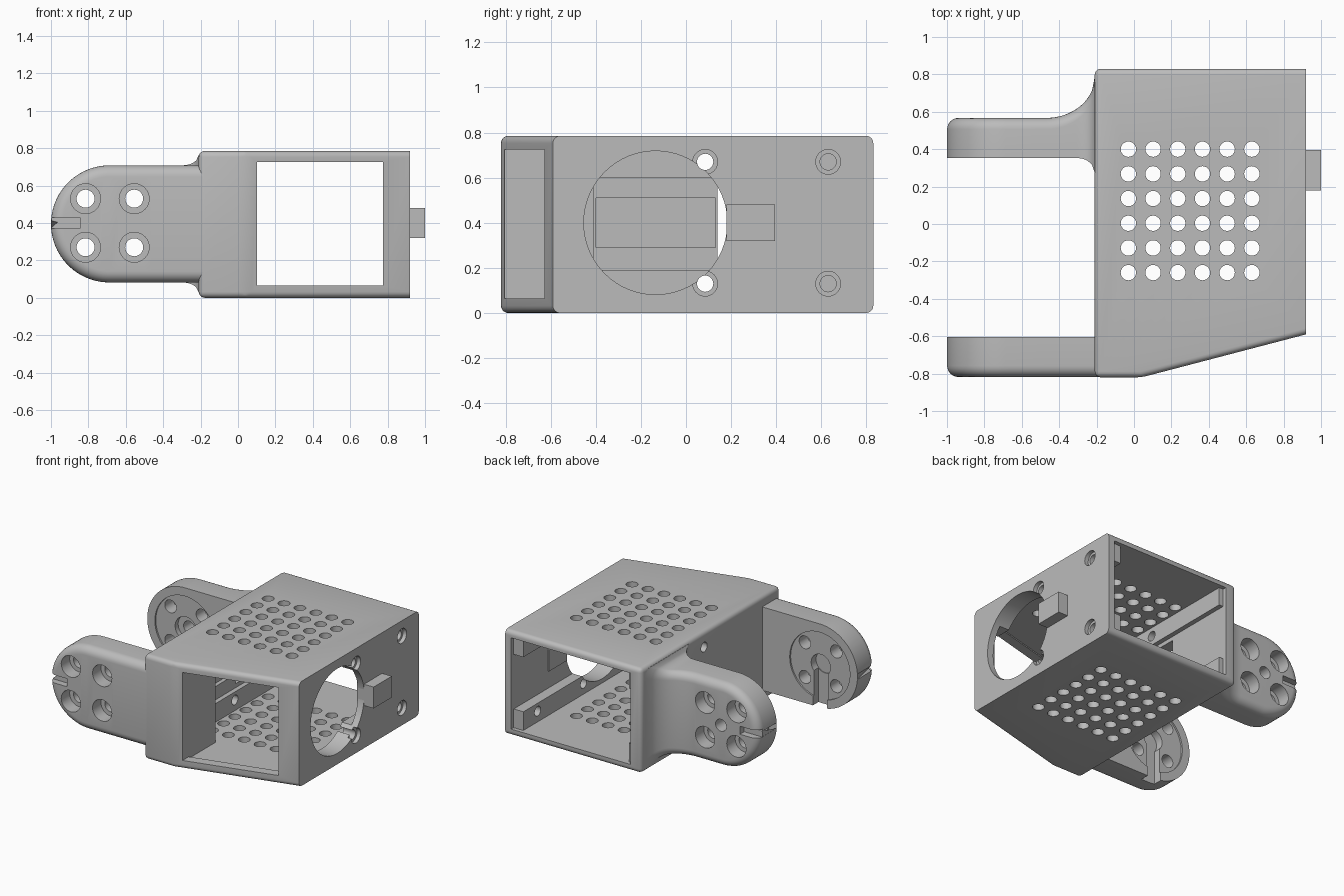
import bpy, bmesh, math
from mathutils import Matrix, Vector

cube = bpy.data.objects.get("Cube")
if cube:
    bpy.data.objects.remove(cube)

grey = bpy.data.materials.new("plain grey")
grey.use_nodes = True
COLOUR = (0.5, 0.5, 0.5, 1)
grey.diffuse_color = COLOUR
grey.node_tree.nodes["Principled BSDF"].inputs["Base Color"].default_value = COLOUR

AXIS = {"x": Matrix.Rotation(math.pi / 2, 4, "Y"),
        "y": Matrix.Rotation(math.pi / 2, 4, "X"),
        "z": Matrix.Identity(4)}
MID = 0.395  # height of the centre line


def finish(bm, name):
    bmesh.ops.recalc_face_normals(bm, faces=bm.faces[:])
    mesh = bpy.data.meshes.new(name)
    bm.to_mesh(mesh)
    bm.free()
    obj = bpy.data.objects.new(name, mesh)
    mesh.materials.append(grey)
    bpy.context.collection.objects.link(obj)
    return obj


def prism(name, points, lo, hi, bevel=0, keep=None):
    bm = bmesh.new()
    face = bm.faces.new([bm.verts.new((x, y, lo)) for x, y in points])
    out = bmesh.ops.extrude_face_region(bm, geom=[face])
    for v in out["geom"]:
        if isinstance(v, bmesh.types.BMVert):
            v.co.z = hi
    if bevel:
        edges = [e for e in bm.edges if keep(e)]
        bmesh.ops.bevel(bm, geom=edges, offset=bevel, segments=5,
                        profile=0.5, affect="EDGES")
    return finish(bm, name)


def box(name, x, y, z):
    return prism(name, [(x[0], y[0]), (x[1], y[0]), (x[1], y[1]), (x[0], y[1])], *z)


def cylinders(name, axis, centres, radius, length, sides=32):
    bm = bmesh.new()
    for c in centres:
        bmesh.ops.create_cone(bm, cap_ends=True, segments=sides, radius1=radius,
                              radius2=radius, depth=length,
                              matrix=Matrix.Translation(Vector(c)) @ AXIS[axis])
    return finish(bm, name)


def combine(target, tool, operation="DIFFERENCE"):
    tool.hide_render = True
    mod = target.modifiers.new("cut", "BOOLEAN")
    mod.operation = operation
    mod.solver = "EXACT"
    mod.object = tool
    bpy.context.view_layer.objects.active = target
    bpy.ops.object.modifier_apply(modifier=mod.name)
    bpy.data.objects.remove(tool)


def smooth(obj):
    bpy.ops.object.select_all(action="DESELECT")
    obj.select_set(True)
    bpy.context.view_layer.objects.active = obj
    bpy.ops.object.shade_smooth_by_angle(angle=math.radians(30))


# Housing shell with a slanted front corner
shell = prism("housing", [(-0.21, -0.82), (0.04, -0.82), (0.92, -0.59),
                          (0.92, 0.83), (-0.21, 0.83)], 0, 0.785, 0.032,
              lambda e: not all(v.co.x > 0.9 for v in e.verts))
combine(shell, prism("cavity", [(-0.12, 0.95), (-0.12, -0.41), (0.1, -0.41),
                                (0.1, -0.73), (0.87, -0.53), (0.87, 0.95)], 0.05, 0.735))
combine(shell, box("front_window", (0.102, 0.775), (-1, -0.45), (0.065, 0.725)))

# Inner rails along both side walls
for z in ((0.04, 0.19), (0.6, 0.745)):
    combine(shell, box("fan_rail", (0.79, 0.89), (-0.5, 0.8), z), "UNION")
    combine(shell, box("wall_rail", (-0.14, -0.085), (-0.43, 0.8), z), "UNION")

# Fan opening, screw holes, side port and cable groove
combine(shell, cylinders("fan_hole", "x", [(0.88, -0.135, 0.4)], 0.318, 0.4, 64))
SCREWS = [(y, z) for y in (0.085, 0.63) for z in (0.13, 0.67)]
combine(shell, cylinders("screw_holes", "x", [(0.9, y, z) for y, z in SCREWS], 0.036, 0.4))
combine(shell, cylinders("screw_heads", "x", [(0.93, y, z) for y, z in SCREWS], 0.055, 0.08))
combine(shell, cylinders("wall_holes", "x", [(-0.15, y, z) for y, z in SCREWS[:2]], 0.036, 0.3))
combine(shell, box("side_port", (-0.3, 0), (0.14, 0.265), (0.22, 0.57)))
combine(shell, box("wall_groove", (-0.15, 0), (-0.4, 0.13), (0.29, 0.51)))

# Vent grid through roof and floor
combine(shell, cylinders("vents", "z",
                         [(-0.03 + 0.132 * i, -0.26 + 0.132 * j, MID)
                          for i in range(6) for j in range(6)], 0.041, 1.2, 24))
smooth(shell)

# Plug on the fan side
smooth(box("plug_tab", (0.86, 1.0), (0.18, 0.395), (0.32, 0.48)))


def flare(x, start, run, size):
    t = min(max((x - start) / run, 0), 1)
    return size * (1 - math.sqrt(1 - t * t))


def arm(name, inner, outer, flared):
    """Round-ended arm lofted along x, with a rounded outer rim."""
    side = 1 if outer > inner else -1
    rim, radius, hub = 0.06, 0.313, -0.687
    stations = []
    for k in range(1, 25):
        a = math.pi / 2 * k / 24
        stations.append((hub - radius * math.cos(a), radius * math.sin(a),
                         -math.cos(a), math.sin(a)))
    for k in range(21):
        x = -0.48 + 0.27 * k / 20
        stations.append((x, radius + flared * flare(x, -0.3, 0.09, 0.055), 0, 1))
    stations.append((-0.15,) + stations[-1][1:])

    bm = bmesh.new()
    rings = []
    for x, h, nx, nz in stations:
        y_in = inner - flared * flare(x, -0.3, 0.09, 0.08)
        y_out = outer + flared * flare(x, -0.47, 0.26, 0.22)
        half = [(x, y_in, h)]
        for k in range(7):
            t = math.pi / 2 * k / 6
            inset = rim * (1 - math.cos(t))
            half.append((x - nx * inset, y_out - side * rim * (1 - math.sin(t)),
                         h - nz * inset))
        loop = half + [(p, q, -r) for p, q, r in reversed(half)]
        rings.append([bm.verts.new((p, q, MID + r)) for p, q, r in loop])
    for a, b in zip(rings, rings[1:]):
        for i in range(len(a)):
            j = (i + 1) % len(a)
            bm.faces.new((a[i], a[j], b[j], b[i]))
    bm.faces.new(rings[0])
    bm.faces.new(rings[-1])
    obj = finish(bm, name)

    # Bolt holes, counterbores and the rim notch
    bolts = [(x, z) for x in (-0.815, -0.555) for z in (0.27, 0.53)]
    y_mid = (inner + outer) / 2
    combine(obj, cylinders("bolt_holes", "y", [(x, y_mid, z) for x, z in bolts], 0.048, 0.6))
    combine(obj, cylinders("counterbores", "y", [(x, outer, z) for x, z in bolts], 0.08, 0.2))
    combine(obj, box("notch", (-1.1, -0.845),
                     sorted((outer - side * 0.05, outer + side * 0.1)), (0.37, 0.43)))
    # Shallow round seat on the inner face
    combine(obj, cylinders("seat", "y", [(hub, inner, MID)], 0.25, 0.024, 64))
    return obj


front_arm = arm("front_arm", -0.605, -0.818, 0)
back_arm = arm("back_arm", 0.352, 0.567, 1)

# Keyhole slot inside the front arm, pivot hole in the back arm
combine(front_arm, box("key_slot", (-0.745, -0.63), (-0.67, -0.5), (0, MID)))
combine(front_arm, cylinders("key_round", "y", [(-0.687, -0.58, MID)], 0.08, 0.19))
combine(back_arm, cylinders("pivot", "y", [(-0.687, 0.46, MID)], 0.045, 0.6))
combine(back_arm, cylinders("pivot_seat", "y", [(-0.687, 0.35, MID)], 0.09, 0.1))
smooth(front_arm)
smooth(back_arm)
